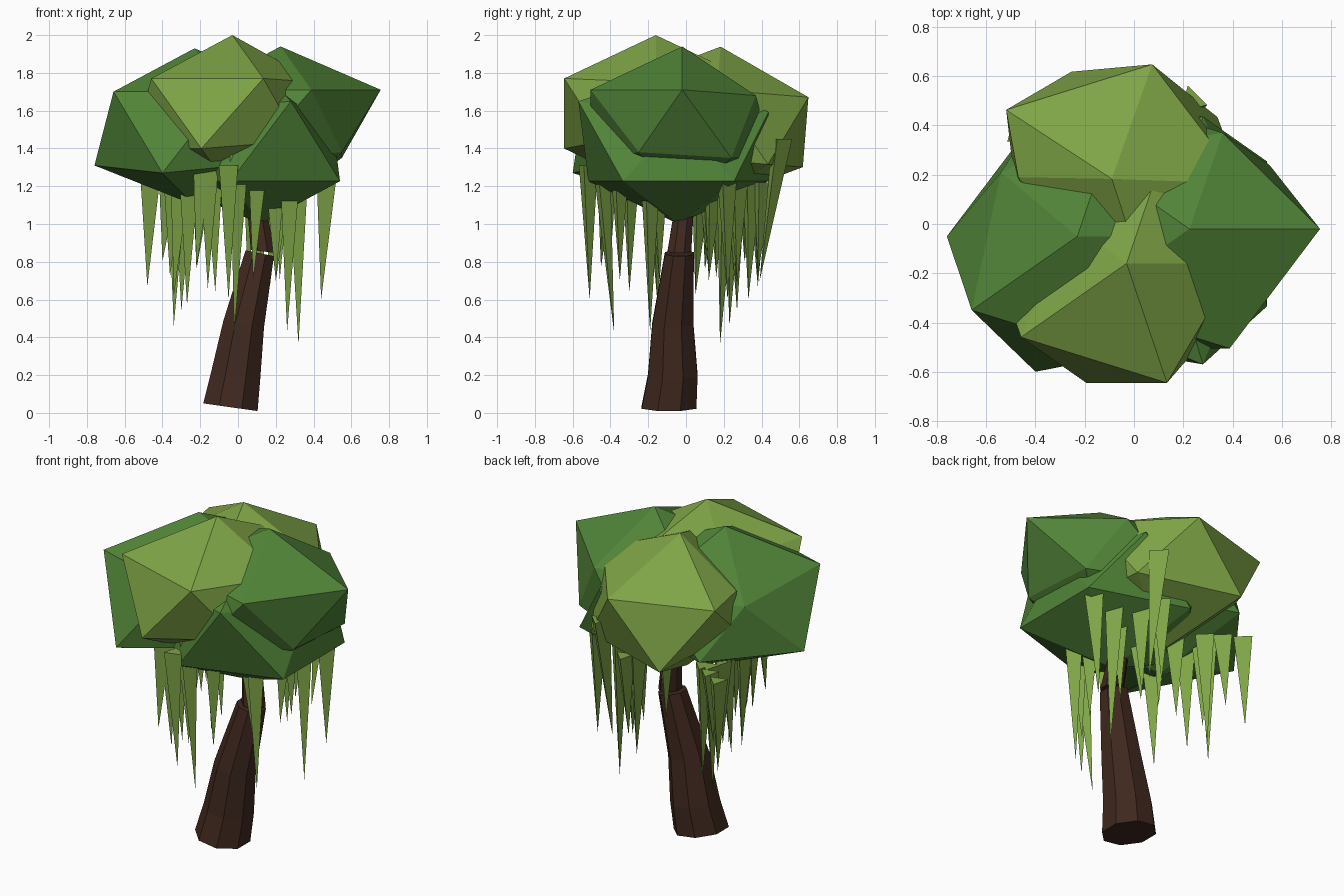
import bpy, bmesh, math, random
from mathutils import Vector, Matrix

random.seed(4)
if "Cube" in bpy.data.objects:
    bpy.data.objects.remove(bpy.data.objects["Cube"], do_unlink=True)


def make_material(name, rgb):
    mat = bpy.data.materials.new(name)
    mat.use_nodes = True
    colour = (*rgb, 1)
    mat.diffuse_color = colour
    mat.node_tree.nodes["Principled BSDF"].inputs["Base Color"].default_value = colour
    return mat


light_green = make_material("light_green", (0.212, 0.375, 0.062))
dark_green = make_material("dark_green", (0.083, 0.235, 0.04))
bark_brown = make_material("bark_brown", (0.05, 0.021, 0.013))


def finish(bm, name, material):
    mesh = bpy.data.meshes.new(name)
    bm.to_mesh(mesh)
    bm.free()
    mesh.materials.append(material)
    obj = bpy.data.objects.new(name, mesh)
    bpy.context.collection.objects.link(obj)
    return obj


def leaf_clump(name, material, centre, size, tilt=0, corners={}):
    """Squashed icosahedron; corners maps (ring angle, ring height sign) to a moved position."""
    bm = bmesh.new()
    bmesh.ops.create_icosphere(bm, subdivisions=1, radius=1)
    moved = []
    for (angle, level), point in corners.items():
        a = math.radians(angle)
        aim = Vector((0.894 * math.cos(a), 0.894 * math.sin(a), 0.447 * level))
        moved.append((min(bm.verts, key=lambda v: (v.co - aim).length), point))
    scale = Matrix.Diagonal((*size, 1))
    bm.transform(Matrix.Translation(centre) @ Matrix.Rotation(tilt, 4, 'X') @ scale)
    for vert, point in moved:
        vert.co = point
    bmesh.ops.recalc_face_normals(bm, faces=bm.faces)
    return finish(bm, name, material)


def trunk_section(name, rings, sides=8):
    """Sweep a polygon through rings of (centre, radius, tilt about y)."""
    bm = bmesh.new()
    loops = []
    for centre, radius, tilt in rings:
        turn = Matrix.Translation(centre) @ Matrix.Rotation(tilt, 4, 'Y')
        loop = []
        for i in range(sides):
            a = math.tau * (i + 0.5) / sides
            loop.append(bm.verts.new(turn @ Vector((radius * math.cos(a), radius * math.sin(a), 0))))
        loops.append(loop)
    for low, high in zip(loops, loops[1:]):
        for i in range(sides):
            j = (i + 1) % sides
            bm.faces.new((low[i], low[j], high[j], high[i]))
    bm.faces.new(loops[0][::-1])
    bm.faces.new(loops[-1])
    return finish(bm, name, bark_brown)


# Trunk in two leaning sections
trunk_section("lower_trunk", [
    ((-0.04, -0.09, 0.03), 0.157, 0.14),
    ((-0.012, -0.07, 0.2), 0.142, 0.14),
    ((0.03, -0.07, 0.47), 0.118, 0.16),
    ((0.115, -0.035, 0.845), 0.083, 0.2),
])
trunk_section("upper_trunk", [
    ((0.13, -0.035, 0.855), 0.068, 0.12),
    ((0.10, -0.01, 1.08), 0.055, -0.15),
    ((0.06, 0.0, 1.3), 0.04, -0.15),
])

# Crown
full = (0.593, 0.57, 0.415)
leaf_clump("front_leaf_clump", light_green, (-0.03, -0.16, 1.585), full, corners={
    (324, -1): (0.32, -0.43, 1.44), (0, 1): (0.42, -0.16, 1.75), (144, 1): (-0.25, 0.0, 1.72)})
leaf_clump("back_leaf_clump", light_green, (-0.09, 0.15, 1.525), full, tilt=-0.08, corners={
    (216, 1): (-0.47, 0.19, 1.69), (180, -1): (-0.49, 0.21, 1.46)})
leaf_clump("left_leaf_clump", dark_green, (0.225, -0.02, 1.525), full, corners={
    (72, 1): (0.36, 0.37, 1.68), (36, -1): (0.55, 0.24, 1.35), (324, -1): (0.55, -0.25, 1.38)})
leaf_clump("right_leaf_clump", dark_green, (-0.23, -0.05, 1.515), full, corners={
    (144, 1): (-0.54, 0.21, 1.62), (252, -1): (-0.40, -0.60, 1.27), (180, -1): (-0.76, -0.05, 1.31)})
leaf_clump("lower_leaf_clump", dark_green, (0.12, -0.04, 1.41), (0.58, 0.56, 0.41), corners={
    (288, 1): (0.28, -0.57, 1.65), (0, 1): (0.50, -0.04, 1.55)})

# Hanging vines: three-sided spikes from the underside of the crown, given by their tips
tips = [
    (-0.05, -0.51, 0.60), (-0.16, -0.41, 0.66), (-0.12, -0.30, 0.64), (-0.22, -0.45, 0.77),
    (0.08, -0.35, 0.70), (0.26, -0.19, 0.43), (0.20, -0.14, 0.70), (0.32, 0.18, 0.36),
    (0.20, 0.12, 0.70), (0.44, 0.22, 0.60), (0.10, 0.33, 0.60), (0.12, 0.38, 0.73),
    (0.05, 0.12, 0.75), (-0.34, 0.23, 0.46), (-0.30, 0.27, 0.54), (-0.27, -0.15, 0.57),
    (-0.34, 0.05, 0.62), (-0.48, 0.38, 0.67), (-0.40, 0.31, 0.80), (-0.22, 0.10, 0.76),
    (0.17, 0.27, 0.68), (-0.36, 0.16, 0.72),
]


def add_spike(bm, top, tip, radius=0.06):
    rim = []
    for angle in (105, 225, 345):
        a = math.radians(angle)
        rim.append(bm.verts.new(top + radius * Vector((math.cos(a), math.sin(a), 0))))
    point = bm.verts.new(tip)
    bm.faces.new(rim)
    for i in range(3):
        bm.faces.new((rim[i], point, rim[(i + 1) % 3]))


bm = bmesh.new()
for tip in map(Vector, tips):
    sway = Vector((random.uniform(-0.02, 0.03), random.uniform(-0.02, 0.03), 0))
    height = 1.31 if tip.y < -0.25 else 1.22
    add_spike(bm, Vector((tip.x, tip.y, height)) + sway, tip)
# Two vines that start higher, outside the leaves
add_spike(bm, Vector((0.0, -0.46, 1.38)), Vector((-0.02, -0.38, 0.42)))
add_spike(bm, Vector((0.235, 0.50, 1.45)), Vector((0.22, 0.39, 0.70)), 0.064)
bmesh.ops.recalc_face_normals(bm, faces=bm.faces)
finish(bm, "hanging_vines", light_green)
